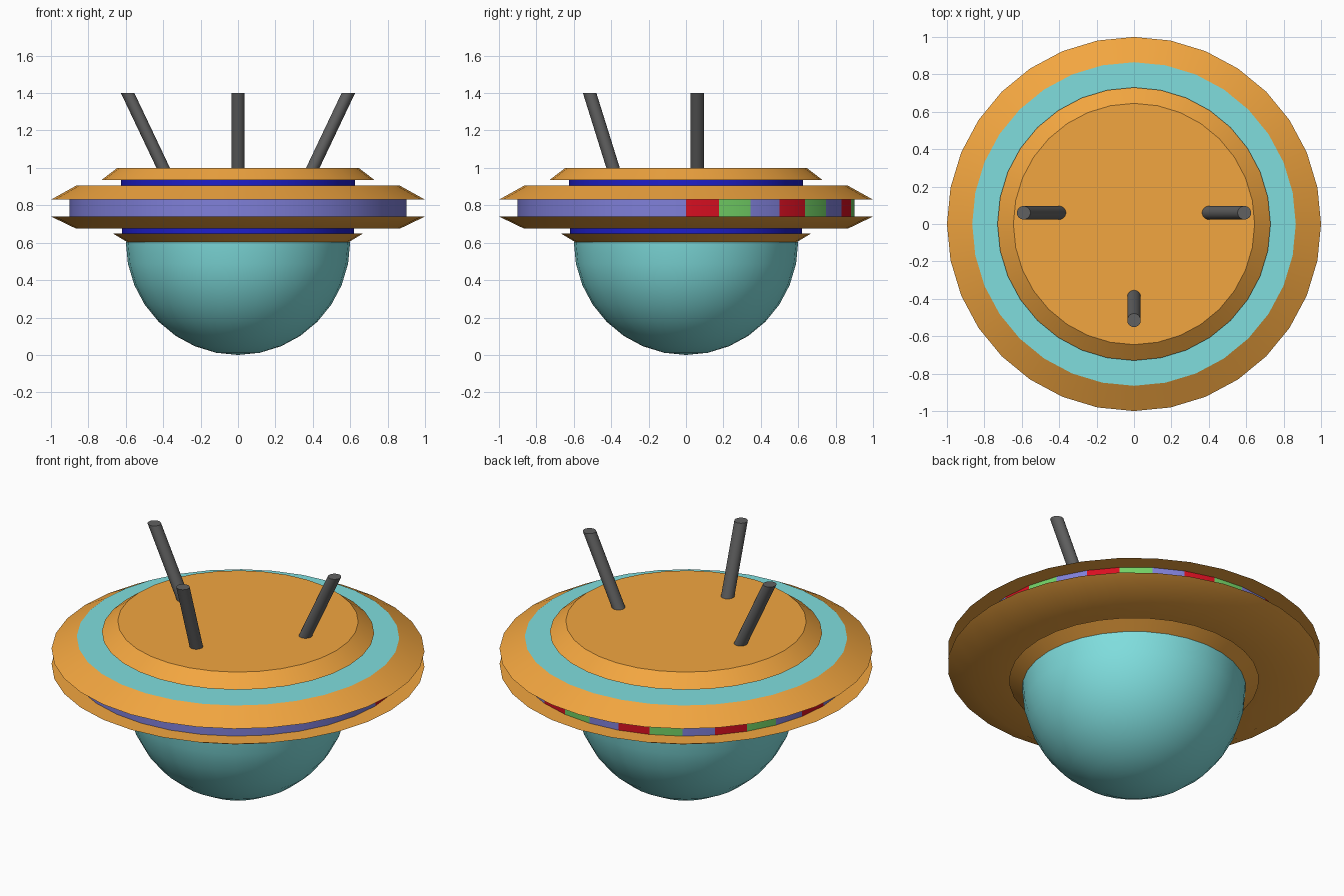
import bpy, bmesh
from math import sin, cos, pi, radians

if "Cube" in bpy.data.objects:
    bpy.data.objects.remove(bpy.data.objects["Cube"])

SIDES = 32


def material(name, *rgb):
    m = bpy.data.materials.new(name)
    lin = [c / 12.92 if c <= 0.04045 else ((c + 0.055) / 1.055) ** 2.4 for c in rgb]
    m.diffuse_color = (*lin, 1)
    m.use_nodes = True
    m.node_tree.nodes["Principled BSDF"].inputs["Base Color"].default_value = m.diffuse_color
    return m


ORANGE = material("orange", 0.95, 0.65, 0.25)
CYAN = material("cyan", 0.50, 0.87, 0.87)
BLUE = material("blue", 0.12, 0.12, 0.80)
VIOLET = material("violet", 0.50, 0.50, 0.85)
RED = material("red", 0.85, 0.06, 0.13)
GREEN = material("green", 0.45, 0.82, 0.40)
GREY = material("dark_grey", 0.38, 0.38, 0.38)


def loft(name, rings, mats, pick=None, sides=SIDES, caps=True, sharp=29):
    """Skin circles (cx, cy, z, r) from bottom to top; pick(i, j) chooses the material."""
    bm = bmesh.new()
    loops = [[bm.verts.new((x + r * cos(2 * pi * j / sides),
                            y + r * sin(2 * pi * j / sides), z))
              for j in range(sides)] for x, y, z, r in rings]
    for i in range(len(loops) - 1):
        a, b = loops[i], loops[i + 1]
        for j in range(sides):
            k = (j + 1) % sides
            f = bm.faces.new((a[j], a[k], b[k], b[j]))
            f.material_index = pick(i, j) if pick else 0
    if caps:
        bm.faces.new(loops[0][::-1])
        bm.faces.new(loops[-1])
    bmesh.ops.remove_doubles(bm, verts=bm.verts, dist=1e-5)
    bmesh.ops.recalc_face_normals(bm, faces=bm.faces)
    me = bpy.data.meshes.new(name)
    bm.to_mesh(me)
    bm.free()
    for m in mats:
        me.materials.append(m)
    me.shade_smooth()
    me.set_sharp_from_angle(angle=radians(sharp))
    ob = bpy.data.objects.new(name, me)
    bpy.context.collection.objects.link(ob)
    return ob


def lathe(name, profile, mats, **kw):
    return loft(name, [(0, 0, z, r) for r, z in profile], mats, **kw)


# Hemispherical dome underneath
lathe("dome", [(0.6 * sin(pi / 2 * i / 8), 0.605 - 0.605 * cos(pi / 2 * i / 8))
               for i in range(9)], [CYAN], caps=False)

# Stacked orange plates with blue necks between them
lathe("lower_collar", [(0.595, 0.605), (0.67, 0.65)], [ORANGE])
lathe("lower_neck", [(0.62, 0.65), (0.62, 0.675)], [BLUE])
lathe("lower_plate", [(0.62, 0.675), (0.865, 0.675), (1.0, 0.74)], [ORANGE])
lathe("upper_plate", [(1.0, 0.83), (0.865, 0.905), (0.625, 0.905)], [ORANGE, CYAN],
      pick=lambda i, j: int(i == 1))
lathe("upper_neck", [(0.625, 0.905), (0.625, 0.935)], [BLUE])
lathe("top_plate", [(0.73, 0.935), (0.645, 1.0)], [ORANGE])

# Middle band: coloured panels on the back half, plain violet on the front
lathe("light_band", [(0.9, 0.74), (0.9, 0.83)], [RED, GREEN, VIOLET],
      pick=lambda i, j: j % 3 if j < SIDES // 2 else 2)

# Three slanted legs with level ends
for name, foot, tip in (("left_leg", (-0.4, 0.06), (-0.59, 0.06)),
                        ("right_leg", (0.4, 0.06), (0.59, 0.06)),
                        ("front_leg", (0, -0.39), (0, -0.515))):
    loft(name, [(*foot, 1.0, 0.036), (*tip, 1.4, 0.036)], [GREY], sides=32)
